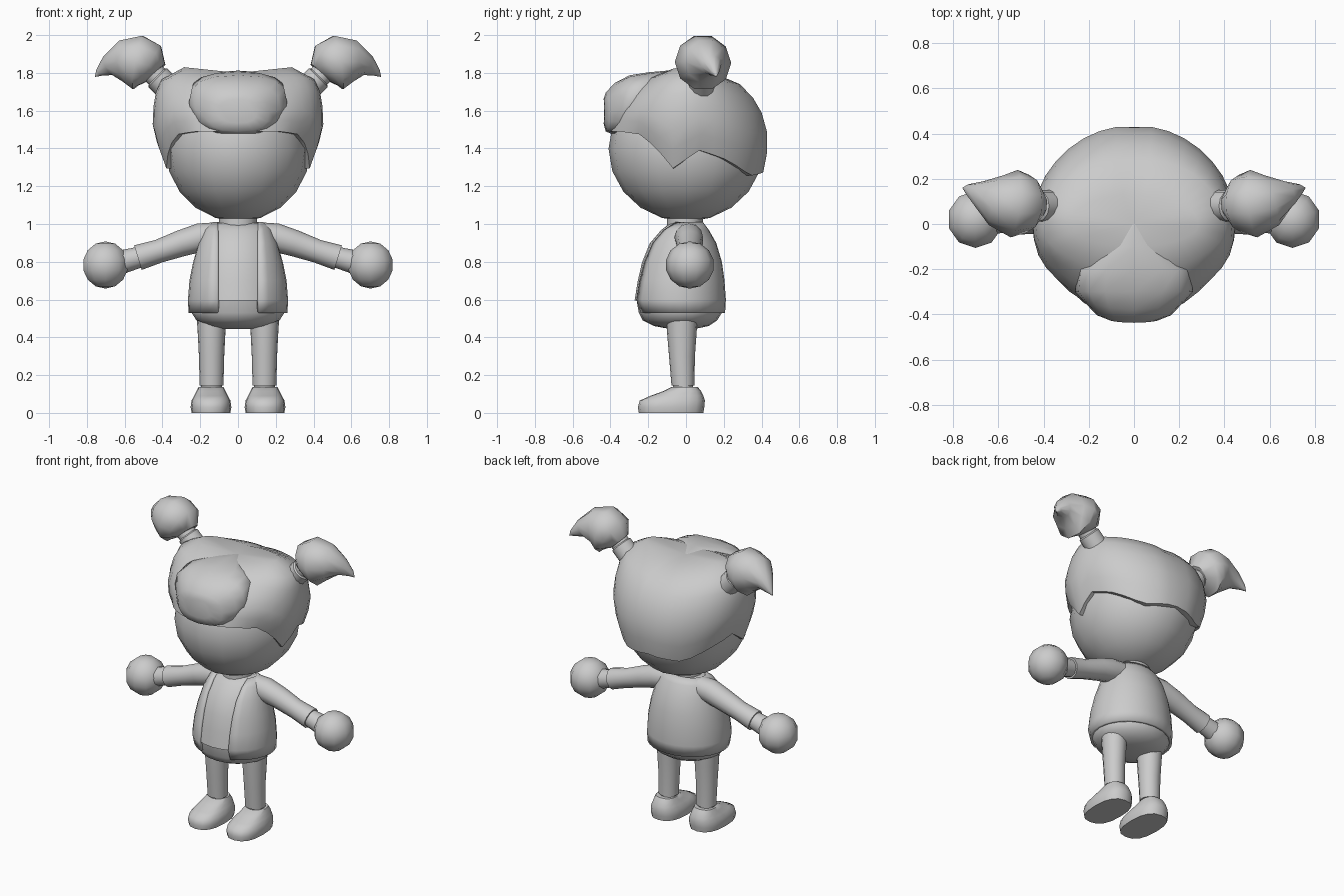
import bpy, bmesh, math
from mathutils import Vector

if "Cube" in bpy.data.objects:
    bpy.data.objects.remove(bpy.data.objects["Cube"])

mat = bpy.data.materials.new("plain_grey")
mat.diffuse_color = (0.6, 0.6, 0.6, 1)
mat.use_nodes = True
mat.node_tree.nodes["Principled BSDF"].inputs["Base Color"].default_value = mat.diffuse_color


def finish(name, bm, angle=50):
    bmesh.ops.recalc_face_normals(bm, faces=bm.faces)
    me = bpy.data.meshes.new(name)
    bm.to_mesh(me)
    bm.free()
    me.materials.append(mat)
    ob = bpy.data.objects.new(name, me)
    bpy.context.collection.objects.link(ob)
    bpy.ops.object.select_all(action='DESELECT')
    bpy.context.view_layer.objects.active = ob
    ob.select_set(True)
    bpy.ops.object.shade_smooth_by_angle(angle=math.radians(angle))
    return ob


def loft(name, rings, closed=True, caps=True, angle=50):
    """Skin a list of equally long rings of points."""
    bm = bmesh.new()
    vs = [[bm.verts.new(p) for p in r] for r in rings]
    n = len(vs[0])
    for a, b in zip(vs, vs[1:]):
        for i in range(n if closed else n - 1):
            j = (i + 1) % n
            bm.faces.new((a[i], a[j], b[j], b[i]))
    if caps:
        bm.faces.new(vs[0])
        bm.faces.new(vs[-1])
    bmesh.ops.remove_doubles(bm, verts=bm.verts, dist=1e-4)
    return finish(name, bm, angle)


def tube(name, path, n=12):
    """Round tube along points (x, y, z, radius)."""
    pts = [Vector(p[:3]) for p in path]
    rings = []
    for k, p in enumerate(pts):
        t = (pts[min(k + 1, len(pts) - 1)] - pts[max(k - 1, 0)]).normalized()
        u = Vector((0, 1, 0))
        u = (u - t * u.dot(t)).normalized()
        v = t.cross(u)
        r = path[k][3]
        rings.append([p + r * (math.cos(2 * math.pi * i / n) * u +
                               math.sin(2 * math.pi * i / n) * v) for i in range(n)])
    return loft(name, rings)


def unit_oval(n, power=1.0):
    """Unit circle, squarer for a power below one."""
    out = []
    for i in range(n):
        s, c = math.sin(2 * math.pi * i / n), math.cos(2 * math.pi * i / n)
        out.append((math.copysign(abs(s) ** power, s), math.copysign(abs(c) ** power, c)))
    return out


def oval(z, rx, yf, yb, cx=0, n=16, power=1.0):
    """Horizontal oval from front yf to back yb."""
    cy, ry = (yf + yb) / 2, (yb - yf) / 2
    return [(cx + rx * s, cy - ry * c, z) for s, c in unit_oval(n, power)]


def ball(name, centre, size, seg=16, rings=10):
    bm = bmesh.new()
    bmesh.ops.create_uvsphere(bm, u_segments=seg, v_segments=rings, radius=1)
    for v in bm.verts:
        v.co = Vector([c + s * a for c, s, a in zip(centre, size, v.co)])
    return finish(name, bm, 60)


def lerp(table, x, col=1):
    for a, b in zip(table, table[1:]):
        if x <= b[0]:
            t = max(0, (x - a[0]) / (b[0] - a[0]))
            return a[col] + (b[col] - a[col]) * t
    return table[-1][col]


# Head and neck
ball("head", (0, 0, 1.398), (0.383, 0.41, 0.385))
loft("neck", [oval(z, 0.1, -0.1, 0.09) for z in (0.96, 1.06)])

# Hair cap: lower edge by angle from the front (with its fit), radii by height
edge = [(0, 1.49, 1), (30, 1.49, 0.98), (50, 1.475, 0.925), (65, 1.41, 0.915), (80, 1.295, 0.945),
        (100, 1.39, 0.93), (118, 1.35, 0.95), (147, 1.255, 0.98), (180, 1.28, 1)]
# height, side, front, back radius
shape = [(1.25, 0.395, 0.42, 0.41), (1.32, 0.415, 0.42, 0.43),
         (1.43, 0.44, 0.42, 0.443), (1.52, 0.452, 0.41, 0.432),
         (1.62, 0.447, 0.37, 0.395), (1.7, 0.432, 0.30, 0.335),
         (1.76, 0.395, 0.22, 0.26), (1.8, 0.285, 0.10, 0.13)]


def hair_point(a, t, shrink=1.0):
    d = math.degrees(a)
    d = 360 - d if d > 180 else d
    e = lerp(edge, d)
    fit = lerp(edge, d, 2)
    shrink *= fit + (1 - fit) * min(1, t * 3)
    z = e + (1.8 - e) * t
    rx, rf, rb = (lerp(shape, z, c) * shrink for c in (1, 2, 3))
    if abs(d - 180) < 1:
        rb *= 0.98                      # back parting
    ry = rf if d < 90 else rb
    return (rx * math.sin(a), -ry * math.cos(a),
            z + 0.03 * abs(math.sin(a)) * t ** 3)


angles = [2 * math.pi * i / 36 for i in range(36)]
rings = [[hair_point(a, 0, 0.86) for a in angles]]
rings += [[hair_point(a, t) for a in angles]
          for t in (0, 0.2, 0.4, 0.6, 0.75, 0.88, 1)]
rings.append([(0, 0, 1.795)] * 36)
loft("hair", rings, caps=False, angle=45)

# Rounded fringe fanning out from the crown: y, half width, bottom, top
fringe = [(-0.437, 0.1, 1.535, 1.66), (-0.425, 0.165, 1.49, 1.695),
          (-0.38, 0.225, 1.472, 1.745), (-0.3, 0.26, 1.5, 1.787),
          (-0.2, 0.25, 1.58, 1.803), (-0.1, 0.125, 1.66, 1.812), (0, 0.01, 1.75, 1.797)]
loft("fringe", [[(w * s, y + 0.05 * (w * s / 0.25) ** 2 * (y < -0.35),
                  (lo + hi) / 2 + (hi - lo) / 2 * c) for s, c in unit_oval(16, 0.75)]
                for y, w, lo, hi in fringe], angle=70)

# Torso: height, half width, front, back
body = [(0.53, 0.262, -0.262, 0.207), (0.6, 0.265, -0.284, 0.211),
        (0.7, 0.257, -0.268, 0.204), (0.8, 0.237, -0.245, 0.19),
        (0.9, 0.208, -0.205, 0.16), (0.97, 0.178, -0.145, 0.12),
        (1.01, 0.135, -0.095, 0.09)]
loft("shirt", [oval(z - 0.004, rx - 0.014, yf + 0.012, yb - 0.014, n=24)
               for z, rx, yf, yb in body[1:]])
loft("trousers", [oval(*r, n=20) for r in (
    (0.445, 0.09, -0.09, 0.05), (0.46, 0.16, -0.17, 0.12),
    (0.49, 0.22, -0.23, 0.165), (0.53, 0.246, -0.25, 0.19),
    (0.6, 0.247, -0.262, 0.19))])

# Open jacket with a straight front gap
rings = []
for z, rx, yf, yb in body:
    a0 = math.asin(0.11 / rx)
    cy, ry = (yf + yb) / 2, (yb - yf) / 2
    arc = [a0 + (2 * math.pi - 2 * a0) * i / 24 for i in range(25)]
    rings.append([(rx * math.sin(a), cy - ry * math.cos(a), z) for a in arc])
jacket = loft("jacket", rings, closed=False, caps=False)
solid = jacket.modifiers.new("thickness", 'SOLIDIFY')
solid.thickness = 0.02
solid.offset = -1

for s, side in ((1, "left"), (-1, "right")):
    def flip(path):
        return [(s * p[0],) + tuple(p[1:]) for p in path]

    # Pigtail with its band
    tube(side + "_hair_band", flip([(0.37, 0.08, 1.72, 0.07), (0.425, 0.08, 1.775, 0.07),
                                    (0.43, 0.08, 1.78, 0.06), (0.47, 0.08, 1.82, 0.06)]))
    tube(side + "_pigtail", flip([
        (0.435, 0.085, 1.80, 0.07), (0.47, 0.09, 1.838, 0.128), (0.53, 0.09, 1.855, 0.15),
        (0.61, 0.105, 1.863, 0.115), (0.685, 0.135, 1.84, 0.057),
        (0.735, 0.155, 1.802, 0.022), (0.757, 0.16, 1.78, 0.002)]), 10)

    # Arm, wrist and mitten hand
    tube(side + "_sleeve", flip([
        (0.1, 0.015, 0.94, 0.07), (0.2, 0.015, 0.928, 0.076), (0.3, 0.02, 0.898, 0.07),
        (0.42, 0.02, 0.856, 0.062), (0.53, 0.02, 0.822, 0.068)]))
    tube(side + "_wrist", flip([(0.5, 0.02, 0.832, 0.055), (0.545, 0.02, 0.818, 0.057),
                                (0.63, 0.02, 0.795, 0.064)]))
    ball(side + "_hand", (0.702 * s, 0.02, 0.783), (0.126, 0.129, 0.125), 10, 7)

    # Leg, ankle and shoe
    loft(side + "_leg", [oval(*r, cx=0.14 * s) for r in (
        (0.145, 0.063, -0.077, 0.045), (0.3, 0.067, -0.09, 0.047),
        (0.42, 0.073, -0.1, 0.056), (0.53, 0.08, -0.105, 0.062))])
    loft(side + "_ankle", [oval(z, 0.056, -0.068, 0.038, 0.14 * s) for z in (0.1, 0.16)])
    loft(side + "_shoe", [oval(*r, cx=0.143 * s, power=0.8) for r in (
        (0, 0.102, -0.25, 0.092), (0.03, 0.108, -0.255, 0.097),
        (0.065, 0.103, -0.245, 0.1), (0.09, 0.09, -0.19, 0.092),
        (0.115, 0.077, -0.12, 0.08), (0.137, 0.066, -0.078, 0.063))])
